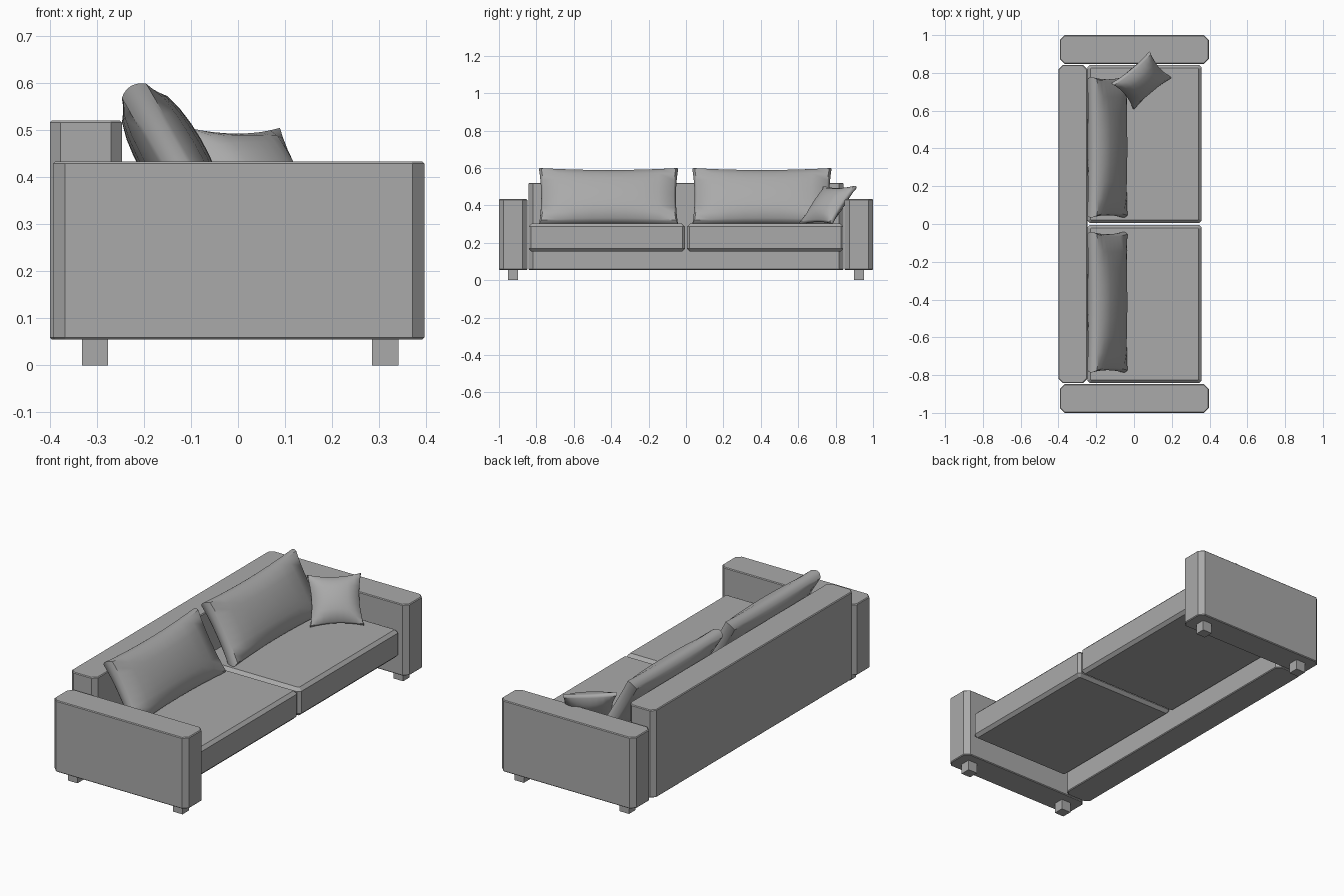
import bpy, bmesh, math
from mathutils import Matrix, Vector

cube = bpy.data.objects.get("Cube")
if cube:
    bpy.data.objects.remove(cube, do_unlink=True)

fabric = bpy.data.materials.new("grey_fabric")
fabric.use_nodes = True
grey = (0.4, 0.4, 0.4, 1)
fabric.diffuse_color = grey
fabric.node_tree.nodes["Principled BSDF"].inputs["Base Color"].default_value = grey


def finish(name, bm):
    mesh = bpy.data.meshes.new(name)
    bmesh.ops.recalc_face_normals(bm, faces=bm.faces[:])
    bm.to_mesh(mesh)
    bm.free()
    mesh.materials.append(fabric)
    obj = bpy.data.objects.new(name, mesh)
    bpy.context.collection.objects.link(obj)
    return obj


def block(name, low, high, corner=0, rim=0):
    """Box with chamfered upright corners and a chamfered top and bottom rim."""
    low, high = Vector(low), Vector(high)
    bm = bmesh.new()
    bmesh.ops.create_cube(bm, size=1)
    for v in bm.verts:
        v.co = (low + high) / 2 + v.co * (high - low)
    if corner:
        upright = [e for e in bm.edges
                   if abs(e.verts[0].co.z - e.verts[1].co.z) > 0.01]
        bmesh.ops.bevel(bm, geom=upright, offset=corner, segments=1, affect='EDGES')
    if rim:
        flat = [e for e in bm.edges
                if abs(e.verts[0].co.z - e.verts[1].co.z) < 0.001]
        bmesh.ops.bevel(bm, geom=flat, offset=rim, segments=1, affect='EDGES')
    return finish(name, bm)


def pillow(name, center, half_w, half_h, edge, middle, pinch, turn, lean):
    """Puffed cushion with pulled-in sides, facing +x before turning."""
    bm = bmesh.new()
    bmesh.ops.create_cube(bm, size=2)
    bmesh.ops.subdivide_edges(bm, edges=bm.edges[:], cuts=7, use_grid_fill=True)
    for v in bm.verts:
        c, a, b = v.co
        puff = max(0, (1 - a * a) * (1 - b * b)) ** 0.6
        thick = edge + (middle - edge) * puff
        rounding = edge * 0.4 * c * c
        v.co = (c * thick,
                a * (half_w - pinch * (1 - b * b) - rounding * a * a),
                b * (half_h - pinch * (1 - a * a) - rounding * b * b))
    place = (Matrix.Translation(center) @ Matrix.Rotation(math.radians(turn), 4, 'Z')
             @ Matrix.Rotation(math.radians(-lean), 4, 'Y'))
    bm.transform(place)
    obj = finish(name, bm)
    for p in obj.data.polygons:
        p.use_smooth = True
    bpy.context.view_layer.objects.active = obj
    obj.select_set(True)
    bpy.ops.object.shade_smooth_by_angle(angle=math.radians(40))
    obj.select_set(False)


# Backrest panel reaches down to the bottom of the arms
block("backrest", (-0.4, -0.842, 0.055), (-0.247, 0.842, 0.52), 0.023, 0.004)

for side, s in (("left", 1), ("right", -1)):
    def span(a, b):
        return sorted((a * s, b * s))

    # Arms
    y0, y1 = span(0.848, 1.0)
    block(side + "_arm", (-0.393, y0, 0.055), (0.396, y1, 0.433), 0.025, 0.004)

    # Legs under each arm
    y0, y1 = span(0.897, 0.952)
    for end, x in (("back", -0.332), ("front", 0.285)):
        block(f"{side}_{end}_leg", (x, y0, 0), (x + 0.056, y1, 0.058))

    # Seat cushions
    y0, y1 = span(0.005, 0.842)
    block(side + "_seat_cushion", (-0.247, y0, 0.153), (0.358, y1, 0.302), 0.014, 0.016)

    # Leaning back pillows
    pillow(side + "_back_pillow", (-0.141, 0.41 * s - 0.004, 0.445),
           0.372, 0.172, 0.03, 0.072, 0.012, 0, 30)

# Small loose cushion in the corner
pillow("throw_cushion", (0.04, 0.76, 0.402),
       0.131, 0.131, 0.011, 0.052, 0.016, -50, 41)
